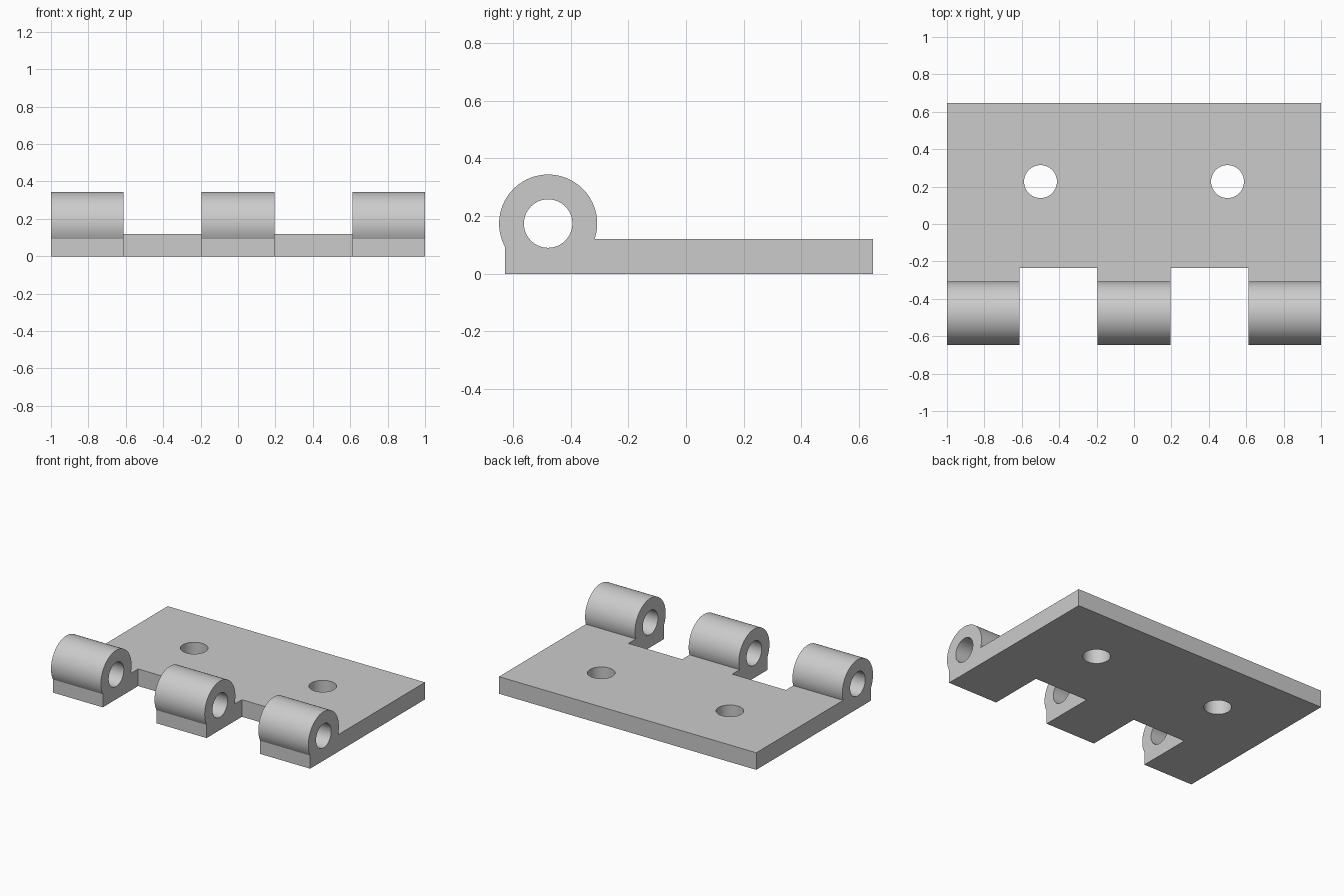
import bpy
import bmesh
from math import asin, cos, sin, pi, radians
from mathutils import Matrix, Vector

if "Cube" in bpy.data.objects:
    bpy.data.objects.remove(bpy.data.objects["Cube"], do_unlink=True)

BACK, FRONT, THICK = 0.648, -0.627, 0.12      # leaf plate
PIN_Y, PIN_Z, BARREL_R, BORE_R = -0.478, 0.174, 0.17, 0.084
NOTCH_IN, NOTCH_OUT, NOTCH_BACK = 0.195, 0.612, -0.235
SCREW_X, SCREW_Y, SCREW_R = 0.5, 0.227, 0.088

steel = bpy.data.materials.new("grey_steel")
steel.use_nodes = True
grey = (0.6, 0.6, 0.6, 1)
steel.diffuse_color = grey
steel.node_tree.nodes["Principled BSDF"].inputs["Base Color"].default_value = grey


def make_object(name, bm):
    bmesh.ops.recalc_face_normals(bm, faces=bm.faces)
    mesh = bpy.data.meshes.new(name)
    bm.to_mesh(mesh)
    bm.free()
    mesh.materials.append(steel)
    obj = bpy.data.objects.new(name, mesh)
    bpy.context.collection.objects.link(obj)
    return obj


def drill(name, radius, length, centre, axis):
    bm = bmesh.new()
    turn = Vector((0, 0, 1)).rotation_difference(Vector(axis)).to_matrix().to_4x4()
    bmesh.ops.create_cone(bm, cap_ends=True, segments=64, radius1=radius, radius2=radius,
                          depth=length, matrix=Matrix.Translation(centre) @ turn)
    return make_object(name, bm)


def block(name, centre, size):
    bm = bmesh.new()
    bmesh.ops.create_cube(bm, size=1, matrix=Matrix.Translation(centre) @ Matrix.Diagonal((*size, 1)))
    return make_object(name, bm)


# Hinge leaf: side outline of plate and barrel, extruded across the width
start = asin((THICK - PIN_Z) / BARREL_R)
end = pi + asin(((BARREL_R ** 2 - (FRONT - PIN_Y) ** 2) ** 0.5) / BARREL_R)
steps = 56
outline = [(BACK, 0), (BACK, THICK)]
for i in range(steps + 1):
    a = start + (end - start) * i / steps
    outline.append((PIN_Y + BARREL_R * cos(a), PIN_Z + BARREL_R * sin(a)))
outline.append((FRONT, 0))

bm = bmesh.new()
side = bm.faces.new([bm.verts.new((-1, y, z)) for y, z in outline])
swept = bmesh.ops.extrude_face_region(bm, geom=[side], use_keep_orig=True)
bmesh.ops.translate(bm, vec=(2, 0, 0), verts=[v for v in swept["geom"] if isinstance(v, bmesh.types.BMVert)])
leaf = make_object("hinge_leaf", bm)

# Pin bore, then the mirrored knuckle notches and screw holes
cutters = [drill("pin_bore_cutter", BORE_R, 3, (0, PIN_Y, PIN_Z), (1, 0, 0))]
for s, label in ((1, "left"), (-1, "right")):
    cutters.append(block(f"{label}_notch_cutter",
                         (s * (NOTCH_IN + NOTCH_OUT) / 2, NOTCH_BACK - 0.5, 0.2),
                         (NOTCH_OUT - NOTCH_IN, 1, 1)))
    cutters.append(drill(f"{label}_screw_hole_cutter", SCREW_R, 1, (s * SCREW_X, SCREW_Y, 0), (0, 0, 1)))

bpy.ops.object.select_all(action="DESELECT")
leaf.select_set(True)
bpy.context.view_layer.objects.active = leaf
for cutter in cutters:
    cutter.hide_render = True
    cut = leaf.modifiers.new(cutter.name, "BOOLEAN")
    cut.operation = "DIFFERENCE"
    cut.solver = "EXACT"
    cut.object = cutter
    bpy.ops.object.modifier_apply(modifier=cut.name)
    bpy.data.objects.remove(cutter, do_unlink=True)

bpy.ops.object.shade_smooth_by_angle(angle=radians(25))
